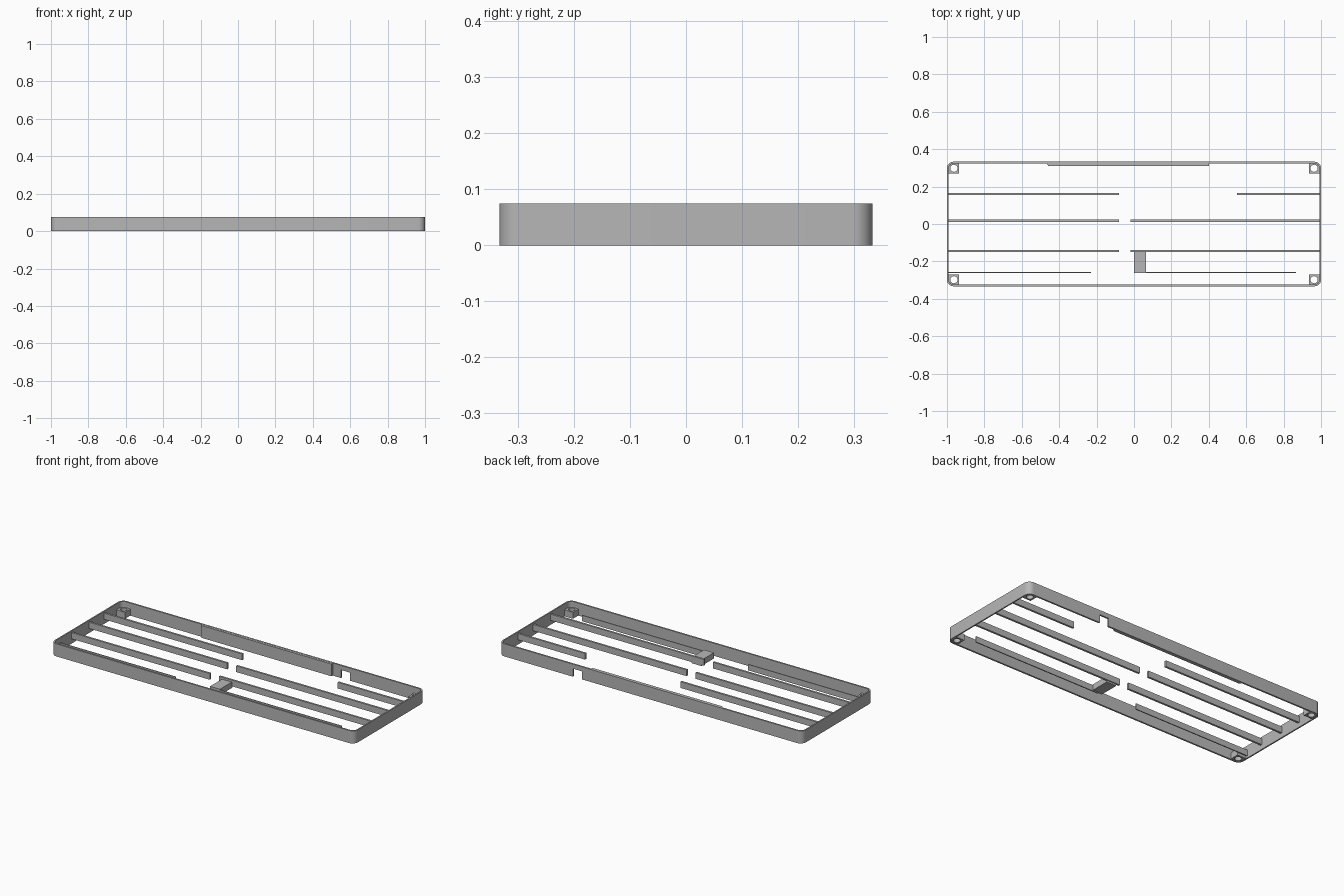
import bpy, bmesh, math

cube = bpy.data.objects.get("Cube")
if cube:
    bpy.data.objects.remove(cube, do_unlink=True)

grey = bpy.data.materials.new("plain grey")
grey.use_nodes = True
colour = (0.47, 0.47, 0.47, 1)
grey.diffuse_color = colour
grey.node_tree.nodes["Principled BSDF"].inputs["Base Color"].default_value = colour

HX, HY, H = 1.0, 0.333, 0.075     # half length, half depth, height


def prism(name, outline, z0, z1):
    """Extrude a flat outline between two heights."""
    bm = bmesh.new()
    face = bm.faces.new([bm.verts.new((x, y, z0)) for x, y in outline])
    grown = bmesh.ops.extrude_face_region(bm, geom=[face])["geom"]
    for v in grown:
        if isinstance(v, bmesh.types.BMVert):
            v.co.z = z1
    bmesh.ops.recalc_face_normals(bm, faces=bm.faces)
    mesh = bpy.data.meshes.new(name)
    bm.to_mesh(mesh)
    bm.free()
    mesh.materials.append(grey)
    obj = bpy.data.objects.new(name, mesh)
    bpy.context.collection.objects.link(obj)
    return obj


def box(name, x0, x1, y0, y1, z0, z1):
    return prism(name, [(x0, y0), (x1, y0), (x1, y1), (x0, y1)], z0, z1)


def rounded(hx, hy, r, steps=8):
    """Rounded rectangle outline."""
    pts = []
    for i, (sx, sy) in enumerate([(1, 1), (-1, 1), (-1, -1), (1, -1)]):
        for k in range(steps + 1):
            a = math.pi / 2 * (i + k / steps)
            pts.append((sx * (hx - r) + r * math.cos(a), sy * (hy - r) + r * math.sin(a)))
    return pts


def circle(cx, cy, r, n=24):
    return [(cx + r * math.cos(math.tau * k / n), cy + r * math.sin(math.tau * k / n))
            for k in range(n)]


def cut(obj, cutter):
    """Subtract the cutter and remove it."""
    mod = obj.modifiers.new("cut", "BOOLEAN")
    mod.operation, mod.solver, mod.object = "DIFFERENCE", "EXACT", cutter
    bpy.context.view_layer.objects.active = obj
    bpy.ops.object.modifier_apply(modifier=mod.name)
    bpy.data.objects.remove(cutter, do_unlink=True)


# Outer frame with a cable notch under the back wall
frame = prism("frame", rounded(HX, HY, 0.035), 0, H)
cut(frame, prism("frame_cutter", rounded(HX - 0.008, HY - 0.01, 0.026), -0.1, 0.2))
cut(frame, box("notch_cutter", 0.453, 0.513, 0.3, 0.4, -0.1, 0.048))
bpy.ops.object.select_all(action="DESELECT")
frame.select_set(True)
bpy.context.view_layer.objects.active = frame
bpy.ops.object.shade_smooth_by_angle(angle=math.radians(35))

# Thickened part of the back wall
prism("back_thickening", [(-0.47, 0.328), (-0.458, 0.31), (0.4, 0.31), (0.4, 0.328)], 0.001, H - 0.001)

# Screw blocks in the corners
for xname, sx in (("right", -1), ("left", 1)):
    for yname, sy in (("front", -1), ("back", 1)):
        shape = [(0.935, 0.27), (0.995, 0.27), (0.995, 0.303), (0.97, 0.328), (0.935, 0.328)]
        block = prism(f"{yname}_{xname}_screw_block", [(sx * x, sy * y) for x, y in shape], 0.002, 0.04)
        cut(block, prism("hole_cutter", circle(sx * 0.963, sy * 0.298, 0.019), -0.1, 0.2))

# Long support rails: start, end, centre line
WALL = 0.995
for name, x0, x1, y in (
        ("back_right_rail", -WALL, -0.08, 0.16), ("back_left_rail", 0.55, WALL, 0.16),
        ("middle_right_rail", -WALL, -0.08, 0.018), ("middle_left_rail", -0.02, WALL, 0.018),
        ("front_right_rail", -WALL, -0.08, -0.145), ("front_left_rail", -0.02, WALL, -0.145)):
    box(name, x0, x1, y - 0.006, y + 0.006, 0.028, 0.065)

# Thin low rails near the front
for name, x0, x1 in (("thin_right_rail", -WALL, -0.23), ("thin_left_rail", 0.03, 0.865)):
    box(name, x0, x1, -0.262, -0.256, 0.012, 0.047)

# Bridge plate between the front rails
box("bridge_plate", 0.0, 0.065, -0.263, -0.145, 0.018, 0.053)
